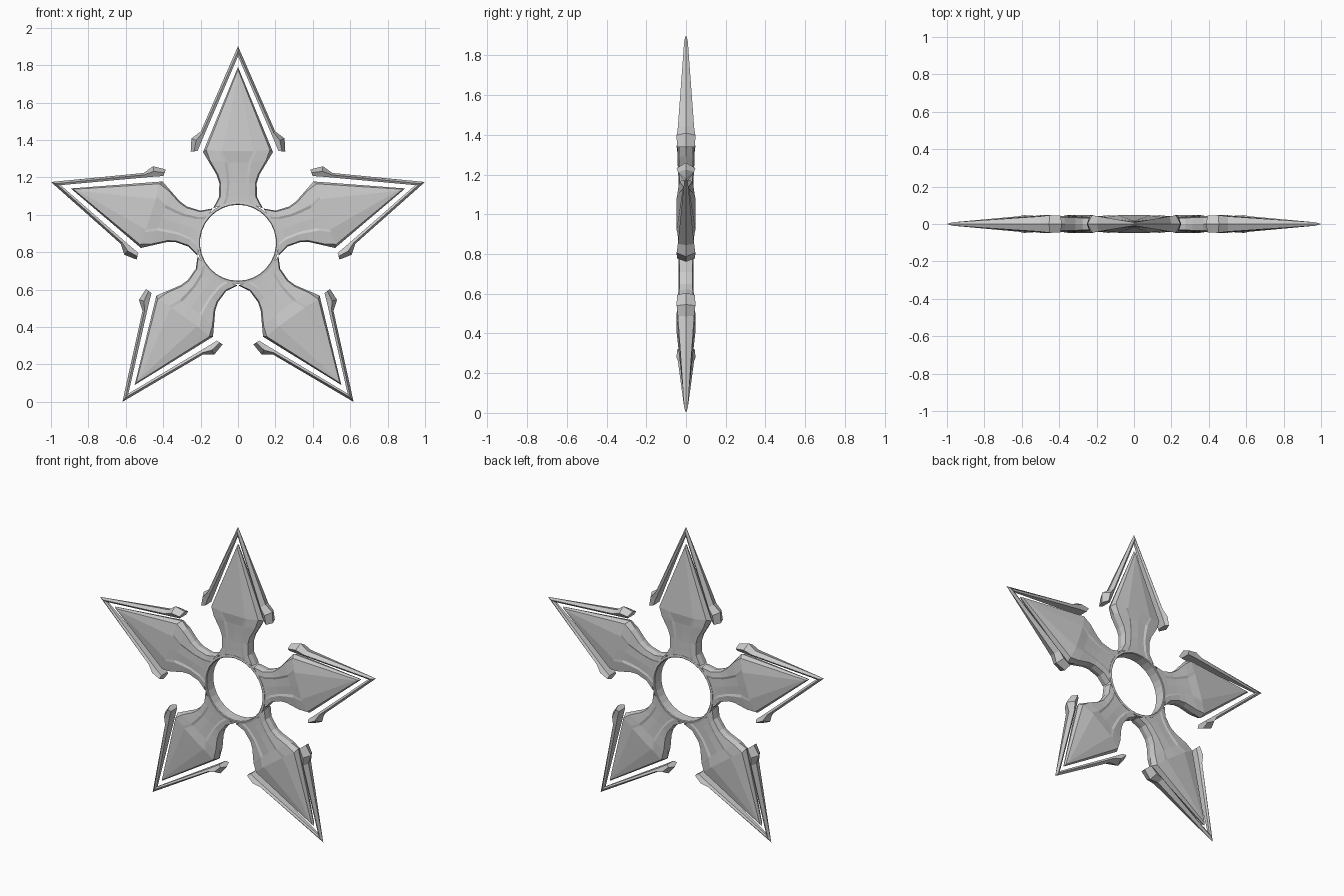
import bpy, bmesh
from math import sin, cos, pi, radians

if "Cube" in bpy.data.objects:
    bpy.data.objects.remove(bpy.data.objects["Cube"])

TIP = 1.0515                      # hub centre to blade tip
HUB_Z = TIP * cos(radians(36))    # lower tips rest on z = 0


def quarter_mesh(name, rows, cap=False):
    """Skin rows of (half width, radius, half depth); the rest is mirrored."""
    bm = bmesh.new()
    grid = [[bm.verts.new((w, -d, r)) for w, r, d in row] for row in rows]
    for a, b in zip(grid, grid[1:]):
        for i in range(len(a) - 1):
            bm.faces.new((a[i], a[i + 1], b[i + 1], b[i]))
    if cap:
        bm.faces.new(grid[-1])
    bmesh.ops.remove_doubles(bm, verts=bm.verts[:], dist=0.0005)
    bmesh.ops.recalc_face_normals(bm, faces=bm.faces[:])
    if sum(f.normal.y * f.calc_area() for f in bm.faces) > 0:
        bmesh.ops.reverse_faces(bm, faces=bm.faces[:])
    mesh = bpy.data.meshes.new(name)
    bm.to_mesh(mesh)
    bm.free()
    return mesh


def five_around(name, mesh):
    for k in range(5):
        ob = bpy.data.objects.new(f"{name}_{k + 1}", mesh)
        bpy.context.collection.objects.link(ob)
        ob.location.z = HUB_Z
        ob.rotation_euler.y = k * 2 * pi / 5
        mod = ob.modifiers.new("mirror", 'MIRROR')
        mod.use_axis = (True, True, False)
        mod.merge_threshold = 0.0005


def arc(deg, depth, radius=0.217):
    return (radius * sin(radians(deg)), radius * cos(radians(deg)), depth)


# Arm: columns run edge, bevel, groove outer, groove inner, centre
arm = [
    [(0, .94, 0), (0, .925, .012), (0, .905, .016), (0, .90, .016), (0, .90, .016)],
    [(.187, .485, 0), (.170, .497, .034), (.100, .490, .044), (.085, .490, .047), (0, .490, .047)],
    [(.160, .440, 0), (.150, .440, .036), (.072, .430, .044), (.056, .430, .038), (0, .430, .040)],
    [(.115, .365, 0), (.107, .365, .034), (.063, .370, .040), (.049, .370, .035), (0, .370, .037)],
    [(.100, .320, 0), (.093, .320, .032), (.058, .320, .038), (.046, .320, .033), (0, .320, .035)],
    [(.101, .245, 0), (.095, .245, .032), (.064, .250, .037), (.052, .250, .033), (0, .250, .034)],
    [arc(35.5, 0, .228), arc(34, .034, .226), arc(22, .036), arc(18, .034), arc(0, .034)],
]
five_around("arm", quarter_mesh("arm", arm))

# Cutting edge: detached strip with a barb; outer edge, ridge, inner wall
edge = [
    [(0, TIP, 0), (0, 1.022, .009), (0, .997, .006), (0, .997, 0)],
    [(.199, .595, 0), (.191, .588, .041), (.181, .575, .030), (.181, .575, 0)],
    [(.249, .558, 0), (.224, .547, .047), (.198, .535, .032), (.198, .535, 0)],
    [(.253, .488, 0), (.235, .489, .046), (.216, .490, .032), (.216, .490, 0)],
]
five_around("cutting_edge", quarter_mesh("cutting_edge", edge, cap=True))

# Hub ring: square profile swept round the y axis
bm = bmesh.new()
N = 30
profile = [(.203, -.034), (.207, -.038), (.220, -.036), (.220, .036), (.207, .038), (.203, .034)]
rings = [[bm.verts.new((r * sin(2 * pi * i / N), y, r * cos(2 * pi * i / N))) for r, y in profile]
         for i in range(N)]
for i in range(N):
    a, b = rings[i], rings[(i + 1) % N]
    for j in range(len(profile)):
        k = (j + 1) % len(profile)
        bm.faces.new((a[j], a[k], b[k], b[j]))
bmesh.ops.recalc_face_normals(bm, faces=bm.faces[:])
mesh = bpy.data.meshes.new("hub_ring")
bm.to_mesh(mesh)
bm.free()
hub = bpy.data.objects.new("hub_ring", mesh)
hub.location.z = HUB_Z
bpy.context.collection.objects.link(hub)
